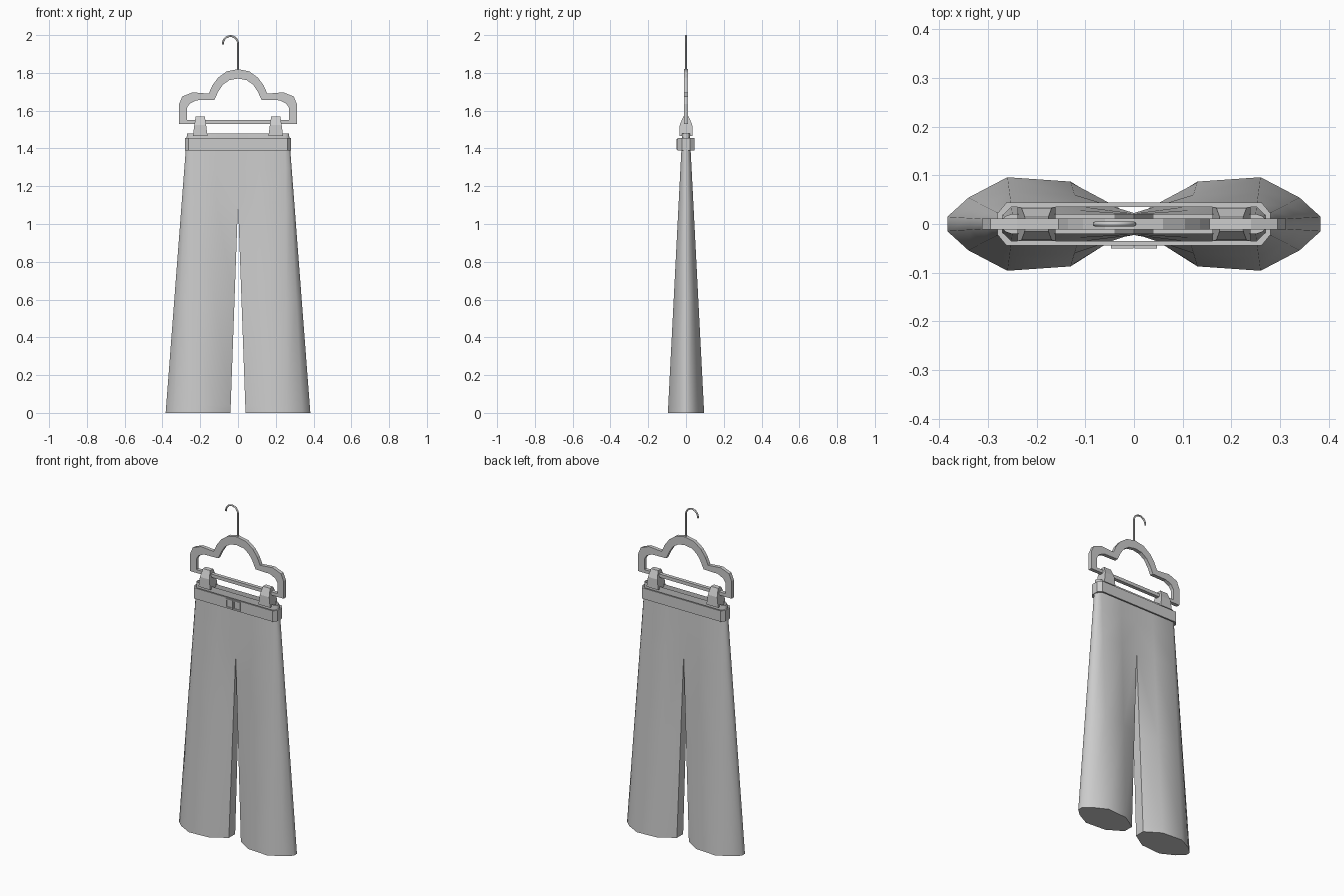
import bpy, bmesh, math
from mathutils import Vector

cube = bpy.data.objects.get("Cube")
if cube:
    bpy.data.objects.remove(cube, do_unlink=True)

GREY = (0.6, 0.6, 0.6, 1)
grey = bpy.data.materials.new("plain grey")
grey.use_nodes = True
grey.diffuse_color = GREY
grey.node_tree.nodes["Principled BSDF"].inputs["Base Color"].default_value = GREY


def add_object(name, bm, smooth=False):
    bmesh.ops.recalc_face_normals(bm, faces=bm.faces)
    mesh = bpy.data.meshes.new(name)
    bm.to_mesh(mesh)
    bm.free()
    mesh.materials.append(grey)
    obj = bpy.data.objects.new(name, mesh)
    bpy.context.collection.objects.link(obj)
    if smooth:
        bpy.ops.object.select_all(action="DESELECT")
        obj.select_set(True)
        bpy.context.view_layer.objects.active = obj
        bpy.ops.object.shade_smooth_by_angle(angle=math.radians(50))
    return obj


def loft(bm, rings, closed=False, skip=lambda ring, side: False):
    """Join equal rings of points with quads and return the vertex rings."""
    rows = [[bm.verts.new(p) for p in ring] for ring in rings]
    n = len(rows[0])
    for i in range(len(rows) if closed else len(rows) - 1):
        a, b = rows[i], rows[(i + 1) % len(rows)]
        for j in range(n):
            if not skip(i, j):
                k = (j + 1) % n
                bm.faces.new((a[j], a[k], b[k], b[j]))
    return rows


def solid(name, rings):
    bm = bmesh.new()
    rows = loft(bm, rings)
    bm.faces.new(rows[0])
    bm.faces.new(rows[-1])
    return add_object(name, bm)


def rect(cx, w, d, z):
    return [(cx + sx * w, sy * d, z) for sx, sy in ((-1, -1), (1, -1), (1, 1), (-1, 1))]


# Trousers: one half lofted from hem to waist, open along the middle above the crotch
hem = [(0.383, 0.015), (0.34, 0.054), (0.26, 0.096), (0.13, 0.087), (0.04, 0.03)]
waist = [(0.27, 0.008), (0.264, 0.015), (0.25, 0.02), (0.11, 0.02), (0, 0.02)]
TOP, CROTCH = 1.48, 1.11


def section(z):
    t = z / TOP
    half = [Vector(h).lerp(Vector(w), t) for h, w in zip(hem, waist)]
    half[-1].x = 0.04 * max(0, 1 - z / CROTCH)
    return [(p.x, p.y, z) for p in half] + [(p.x, -p.y, z) for p in reversed(half)]


bm = bmesh.new()
levels = [0, 0.04, 0.6, CROTCH, 1.3, TOP]
rows = loft(bm, [section(z) for z in levels],
            skip=lambda ring, side: side == 4 and levels[ring] >= CROTCH)
bm.faces.new(rows[0])
copy = bmesh.ops.duplicate(bm, geom=bm.verts[:] + bm.edges[:] + bm.faces[:])["geom"]
bmesh.ops.scale(bm, vec=(-1, 1, 1), verts=[g for g in copy if isinstance(g, bmesh.types.BMVert)])
bmesh.ops.remove_doubles(bm, verts=bm.verts, dist=0.0005)
add_object("trousers", bm, smooth=True)


# Belt: chamfered ring around the waist
def belt_ring(x, y, z):
    corner = [(x, y * 0.5), (x - 0.018, y)]
    pts = corner + [(-a, b) for a, b in reversed(corner)]
    pts += [(-a, -b) for a, b in corner] + [(a, -b) for a, b in reversed(corner)]
    return [(a, b, z) for a, b in pts]


bm = bmesh.new()
loft(bm, [belt_ring(0.28, 0.044, 1.39), belt_ring(0.28, 0.044, 1.455),
          belt_ring(0.27, 0.035, 1.455), belt_ring(0.27, 0.035, 1.39)], closed=True)
add_object("belt", bm)

# Buckle: two square frames side by side on the front of the belt
for side, label in ((-1, "right"), (1, "left")):
    bm = bmesh.new()
    cx, cz = side * 0.024, 1.423
    profile = [(0.023, -0.042), (0.023, -0.05), (0.017, -0.05), (0.017, -0.045)]
    rows = loft(bm, [[(cx + a * s, y, cz + b * s * 1.2)
                      for a, b in ((-1, -1), (1, -1), (1, 1), (-1, 1))] for s, y in profile])
    bm.faces.new(rows[-1])
    add_object(label + "_buckle", bm)

# Hanger frame: flat band swept along the cloud-shaped outline
outer = [(0.312, 1.53), (0.312, 1.635), (0.295, 1.675), (0.24, 1.697), (0.155, 1.69),
         (0.135, 1.735), (0.105, 1.775), (0.06, 1.808), (0, 1.82)]
inner = [(0.27, 1.55), (0.27, 1.615), (0.255, 1.638), (0.22, 1.655), (0.125, 1.657),
         (0.105, 1.7), (0.08, 1.738), (0.045, 1.762), (0, 1.77)]


def outline(half):
    return half + [(-x, z) for x, z in reversed(half[:-1])]


bm = bmesh.new()
DEPTH = 0.011
loft(bm, [[(ox, -DEPTH, oz), (ox, DEPTH, oz), (ix, DEPTH, iz), (ix, -DEPTH, iz)]
          for (ox, oz), (ix, iz) in zip(outline(outer), outline(inner))], closed=True)
add_object("hanger_frame", bm)

# Clips: tapered blocks gripping the waistband
for side, label in ((-1, "right"), (1, "left")):
    solid(label + "_clip", [rect(side * 0.2, 0.039, 0.035, 1.465),
                            rect(side * 0.2, 0.031, 0.033, 1.525),
                            rect(side * 0.2, 0.024, 0.014, 1.57)])

# Hook: round wire with a bent tip
path = [(0, 1.8)]
for i in range(13):
    a = math.radians(i * 15.5)
    path.append((-0.04 + 0.04 * math.cos(a), 1.955 + 0.04 * math.sin(a)))
bm = bmesh.new()
rings = []
for i, (x, z) in enumerate(path):
    prev, nxt = path[max(i - 1, 0)], path[min(i + 1, len(path) - 1)]
    tangent = Vector((nxt[0] - prev[0], 0, nxt[1] - prev[1])).normalized()
    normal = tangent.cross(Vector((0, 1, 0)))
    rings.append([Vector((x, 0, z)) + 0.005 * (math.cos(t) * normal + math.sin(t) * Vector((0, 1, 0)))
                  for t in (math.tau * k / 8 for k in range(8))])
rows = loft(bm, rings)
bm.faces.new(rows[0])
bm.faces.new(rows[-1])
add_object("hook", bm, smooth=True)
